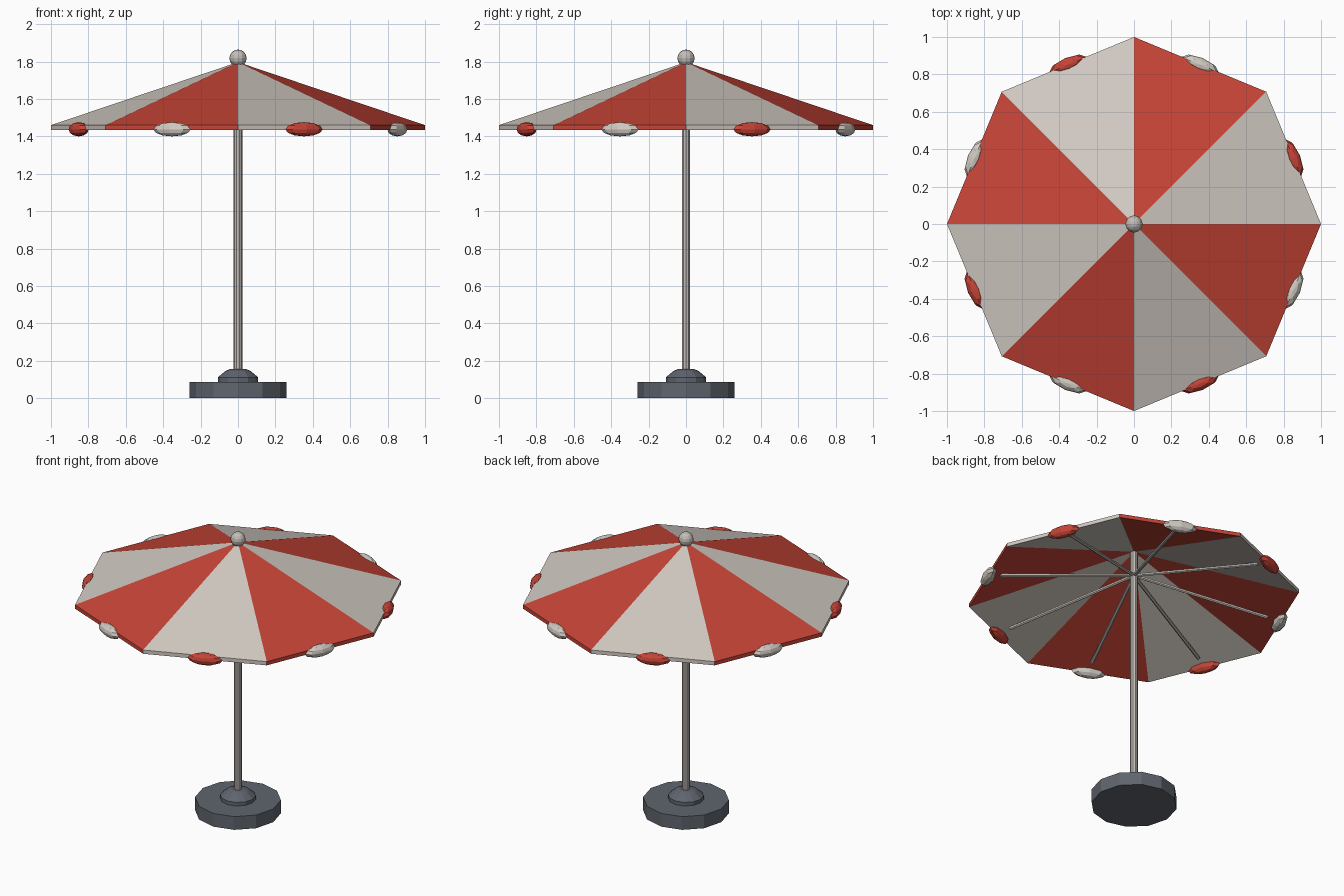
import bpy, bmesh, math
from mathutils import Vector, Matrix

if "Cube" in bpy.data.objects:
    bpy.data.objects.remove(bpy.data.objects["Cube"])


def material(name, rgb):
    m = bpy.data.materials.new(name)
    m.diffuse_color = (*rgb, 1)
    m.use_nodes = True
    m.node_tree.nodes["Principled BSDF"].inputs["Base Color"].default_value = m.diffuse_color
    return m


WHITE = material("warm white", (0.64, 0.59, 0.54))
RED = material("red", (0.57, 0.058, 0.038))
METAL = material("pale metal", (0.55, 0.51, 0.47))
SLATE = material("dark slate", (0.115, 0.13, 0.155))


def add_object(name, bm, mats, smooth=None):
    bmesh.ops.recalc_face_normals(bm, faces=bm.faces)
    mesh = bpy.data.meshes.new(name)
    bm.to_mesh(mesh)
    bm.free()
    for m in mats:
        mesh.materials.append(m)
    ob = bpy.data.objects.new(name, mesh)
    bpy.context.collection.objects.link(ob)
    if smooth:
        bpy.ops.object.select_all(action='DESELECT')
        ob.select_set(True)
        bpy.context.view_layer.objects.active = ob
        bpy.ops.object.shade_smooth_by_angle(angle=math.radians(smooth))
    return ob


def lathe(name, profile, sides, mat, smooth=None):
    """Closed solid of revolution from (radius, z) points."""
    bm = bmesh.new()
    rings = [[bm.verts.new((r * math.cos(2 * math.pi * i / sides),
                            r * math.sin(2 * math.pi * i / sides), z))
              for i in range(sides)] for r, z in profile]
    for a, b in zip(rings, rings[1:]):
        for i in range(sides):
            j = (i + 1) % sides
            bm.faces.new((a[i], a[j], b[j], b[i]))
    bm.faces.new(rings[0])
    bm.faces.new(rings[-1])
    return add_object(name, bm, [mat], smooth)


def rod(name, start, end, radius, sides, mat):
    start, end = Vector(start), Vector(end)
    d = end - start
    bm = bmesh.new()
    bmesh.ops.create_cone(bm, cap_ends=True, segments=sides, radius1=radius,
                          radius2=radius, depth=d.length)
    bm.transform(Matrix.Translation((start + end) / 2)
                 @ d.to_track_quat('Z', 'Y').to_matrix().to_4x4())
    return add_object(name, bm, [mat])


# Weighted foot, collar and pole
lathe("base", [(0.26, 0), (0.26, 0.088)], 12, SLATE)
lathe("base_collar", [(0.108, 0.085), (0.108, 0.112), (0.068, 0.145), (0.045, 0.155)], 12, SLATE)
lathe("pole", [(0.023, 0.14), (0.023, 1.79)], 10, METAL)

# Ball on top
bm = bmesh.new()
bmesh.ops.create_uvsphere(bm, u_segments=12, v_segments=8, radius=0.046)
bm.transform(Matrix.Translation((0, 0, 1.818)))
add_object("top_ball", bm, [METAL])

# Canopy: eight wedges in alternating colours, with a rim and an underside
N = 8
bm = bmesh.new()
apex, under = bm.verts.new((0, 0, 1.797)), bm.verts.new((0, 0, 1.77))
angles = [2 * math.pi * i / N for i in range(N)]
upper = [bm.verts.new((math.cos(a), math.sin(a), 1.46)) for a in angles]
lower = [bm.verts.new((math.cos(a), math.sin(a), 1.435)) for a in angles]
for i in range(N):
    j = (i + 1) % N
    for verts in ((upper[i], upper[j], apex),
                  (lower[i], lower[j], upper[j], upper[i]),
                  (lower[j], lower[i], under)):
        bm.faces.new(verts).material_index = i % 2
add_object("canopy", bm, [WHITE, RED])

# Ribs and rim ornaments sit at the middle of each wedge
for i in range(N):
    a = 2 * math.pi * (i + 0.5) / N
    c, s = math.cos(a), math.sin(a)
    rod(f"rib_{i + 1}", (0, 0, 1.605), (0.845 * c, 0.845 * s, 1.46), 0.011, 6, METAL)

    bm = bmesh.new()
    bmesh.ops.create_uvsphere(bm, u_segments=8, v_segments=6, radius=1)
    bm.transform(Matrix.Translation((0.922 * c, 0.922 * s, 1.438))
                 @ Matrix.Rotation(a, 4, 'Z')
                 @ Matrix.Diagonal((0.038, 0.108, 0.038, 1)))
    add_object(f"rim_ornament_{i + 1}", bm, [WHITE if i % 2 else RED])
